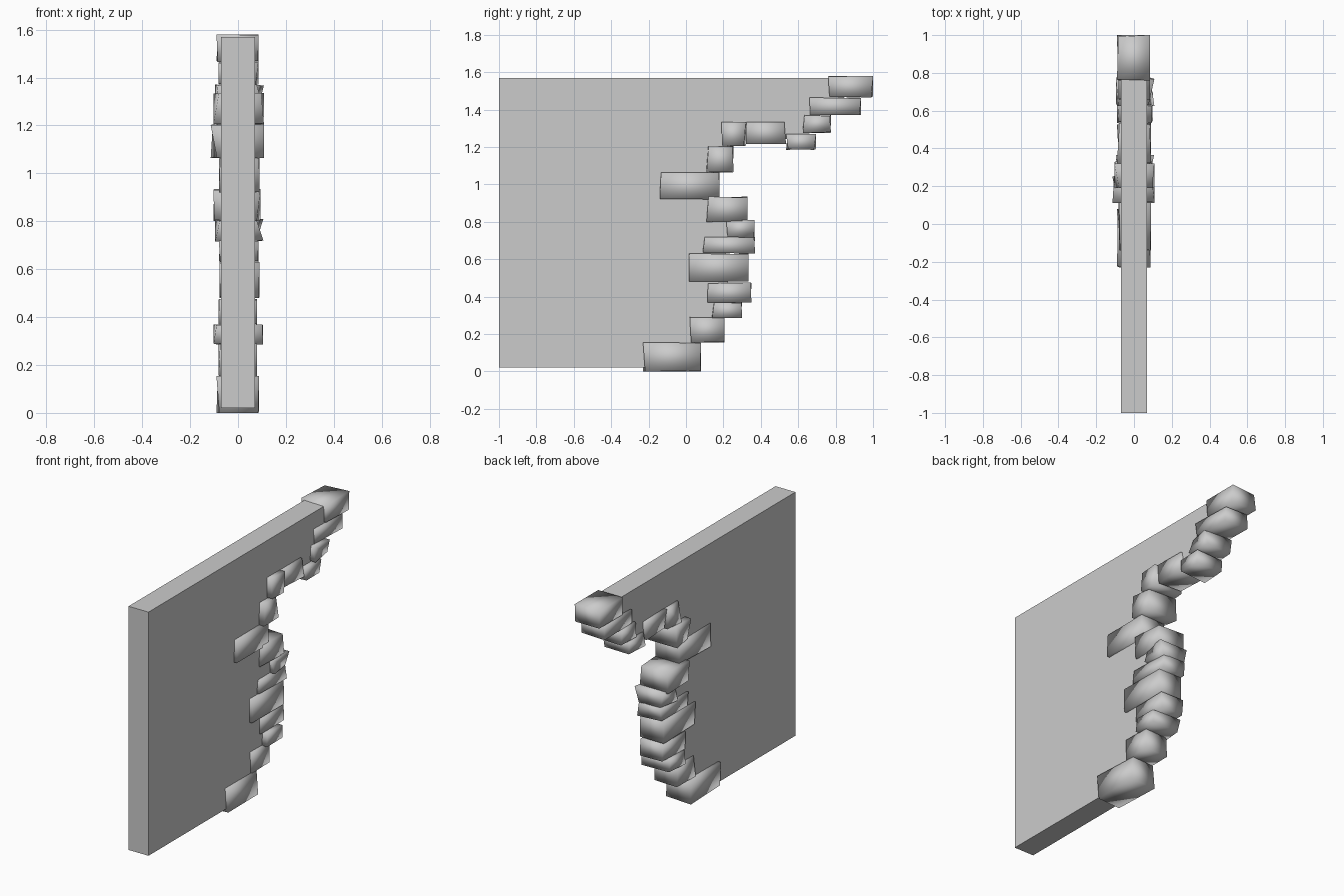
import bpy, bmesh, random

if "Cube" in bpy.data.objects:
    bpy.data.objects.remove(bpy.data.objects["Cube"])

random.seed(4)

# Edge stones, bottom to top: y0, y1, z0, z1, left and right half width
STONES = [
    (-.23, .08, 0, .155, .09, .088),
    (.02, .205, .155, .29, .082, .08),
    (.14, .30, .285, .37, .102, .105),
    (.115, .35, .37, .475, .082, .08),
    (.015, .335, .48, .63, .078, .09),
    (.09, .37, .63, .72, .08, .085),
    (.215, .365, .715, .81, .095, .106),
    (.11, .33, .80, .935, .103, .094),
    (-.14, .18, .92, 1.065, .08, .09),
    (.11, .255, 1.065, 1.205, .114, .108),
    (.19, .32, 1.205, 1.335, .103, .108),
    (.32, .535, 1.215, 1.335, .09, .09),
    (.535, .695, 1.185, 1.27, .09, .1),
    (.625, .775, 1.275, 1.37, .095, .108),
    (.66, .935, 1.37, 1.465, .082, .085),
    (.76, 1.0, 1.465, 1.58, .09, .086),
]


def finish(bm, name, smooth=False):
    bmesh.ops.recalc_face_normals(bm, faces=bm.faces)
    me = bpy.data.meshes.new(name)
    bm.to_mesh(me)
    bm.free()
    for p in me.polygons:
        p.use_smooth = smooth
    ob = bpy.data.objects.new(name, me)
    bpy.context.collection.objects.link(ob)


# Rough hewn stones: boxes with slightly displaced corners
def stone(name, y0, y1, z0, z1, left, right):
    bm = bmesh.new()
    bmesh.ops.create_cube(bm, size=2)
    dx, dy, dz = (random.randrange(2) * 2 - 1 for _ in range(3))
    for v in bm.verts:
        sx, sy, sz = v.co
        w = right if sx > 0 else left
        # one corner of each side keeps the full size
        w -= random.uniform(0, w - .074) * (sy * sz != dx)
        y = (y1 if sy > 0 else y0) - sy * random.uniform(0, .012) * (sx * sz != dy)
        z = (z1 if sz > 0 else z0) - sz * random.uniform(0, .006) * (sx * sy != dz)
        v.co = (sx * w, y, z)
    finish(bm, name, True)


for i, s in enumerate(STONES):
    stone(f"edge_stone_{i + 1:02d}", *s)

# Wall slab whose broken edge runs hidden through the stones
edge = [(-.03, .02)]
for a, b in zip(STONES, STONES[1:]):
    edge.append(((max(a[0], b[0]) + min(a[1], b[1])) / 2,
                 (max(a[2], b[2]) + min(a[3], b[3])) / 2))
edge.append((.9, 1.57))
profile = [(-1, 1.57), (-1, .02)] + edge

bm = bmesh.new()
face = bm.faces.new([bm.verts.new((-.07, y, z)) for y, z in profile])
ext = bmesh.ops.extrude_face_region(bm, geom=[face], use_keep_orig=True)
bmesh.ops.translate(bm, vec=(.14, 0, 0),
                    verts=[g for g in ext["geom"] if isinstance(g, bmesh.types.BMVert)])
finish(bm, "wall_slab")
